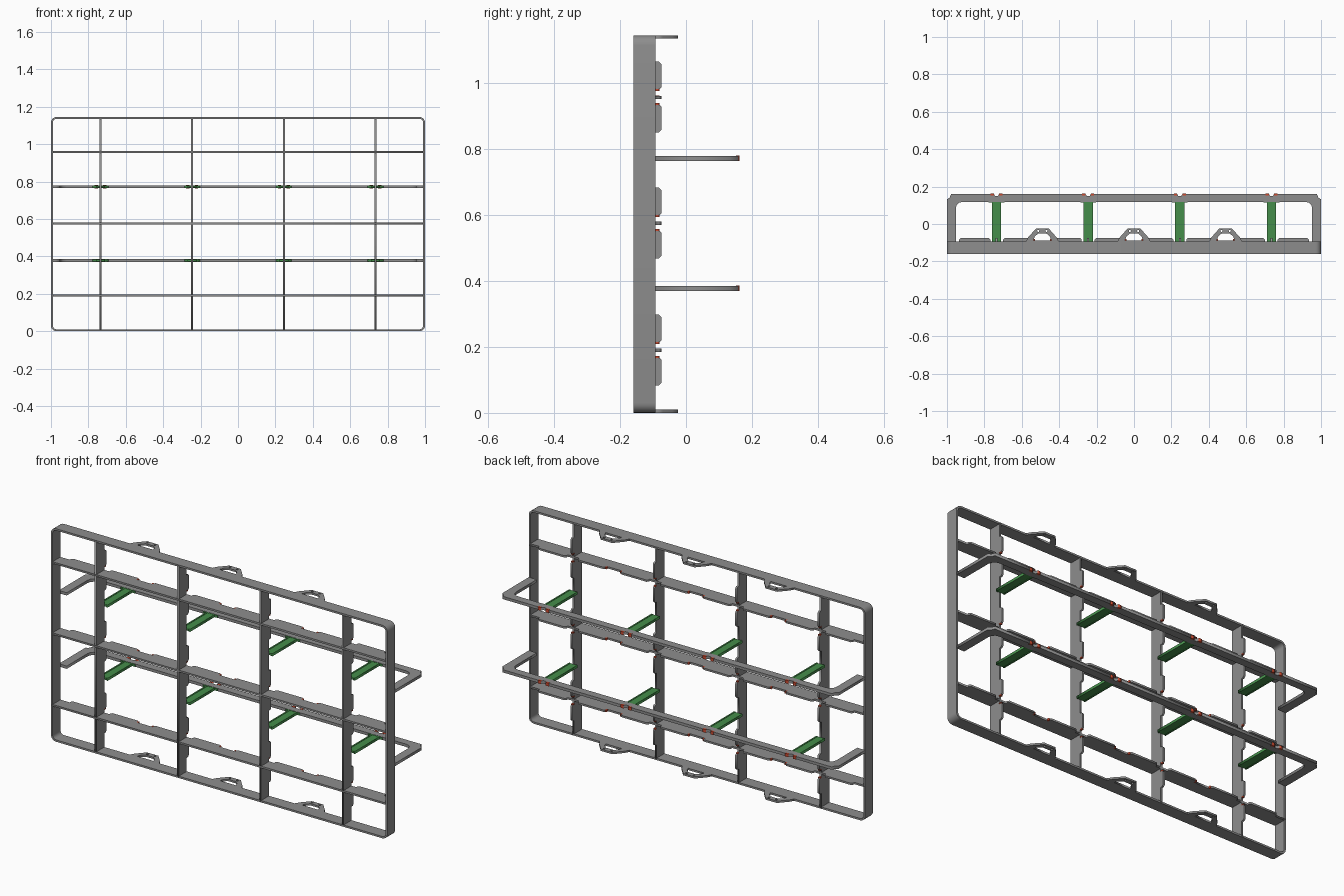
import bpy, math
from mathutils import Matrix, Vector

if "Cube" in bpy.data.objects:
    bpy.data.objects.remove(bpy.data.objects["Cube"])


def material(name, rgb):
    m = bpy.data.materials.new(name)
    m.diffuse_color = (*rgb, 1)
    m.use_nodes = True
    m.node_tree.nodes["Principled BSDF"].inputs["Base Color"].default_value = m.diffuse_color
    return m


GREY = material("grey", (0.27, 0.27, 0.27))
GREEN = material("green", (0.06, 0.27, 0.07))
RED = material("red", (0.6, 0.07, 0.03))

X, Y, Z = Vector((1, 0, 0)), Vector((0, 1, 0)), Vector((0, 0, 1))
H = 1.145                          # overall height
FRONT, REAR, TAB = -0.16, -0.093, -0.075
T = 0.01                           # sheet thickness
COLS = (-0.735, -0.245, 0.245, 0.735)
ROWS = (0.19, 0.575, 0.957)
BAYS = (-0.49, 0, 0.49)
BRACES = (0.378, 0.772)


def sheet(name, loops, u, v, centre, thick, mat):
    """Flat plate from an outline plus optional hole outlines, extruded both ways."""
    cu = bpy.data.curves.new(name, 'CURVE')
    cu.dimensions, cu.fill_mode, cu.extrude = '2D', 'BOTH', thick / 2
    for loop in loops:
        s = cu.splines.new('POLY')
        s.points.add(len(loop) - 1)
        for p, (a, b) in zip(s.points, loop):
            p.co = (a, b, 0, 1)
        s.use_cyclic_u = True
    tmp = bpy.data.objects.new(name + "_outline", cu)
    bpy.context.collection.objects.link(tmp)
    me = bpy.data.meshes.new_from_object(
        tmp.evaluated_get(bpy.context.evaluated_depsgraph_get()))
    bpy.data.objects.remove(tmp)
    m = Matrix((u, v, u.cross(v))).transposed().to_4x4()
    m.translation = centre
    me.transform(m)
    me.materials.clear()
    me.materials.append(mat)
    ob = bpy.data.objects.new(name, me)
    bpy.context.collection.objects.link(ob)
    return ob


def box(name, x0, x1, y0, y1, z0, z1, mat):
    loop = [(x0, y0), (x1, y0), (x1, y1), (x0, y1)]
    return sheet(name, [loop], X, Y, (0, 0, (z0 + z1) / 2), z1 - z0, mat)


def round_rect(x0, x1, z0, z1, r, n=5):
    pts = []
    for cx, cz, a0 in ((x1 - r, z1 - r, 0), (x0 + r, z1 - r, 90),
                       (x0 + r, z0 + r, 180), (x1 - r, z0 + r, 270)):
        for i in range(n + 1):
            a = math.radians(a0 + 90 * i / n)
            pts.append((cx + r * math.cos(a), cz + r * math.sin(a)))
    return pts


def tabbed(a, b, tabs, c=0.008):
    """Divider outline with chamfered tabs along the rear edge."""
    pts = [(a, FRONT), (b, FRONT), (b, REAR)]
    for t0, t1 in reversed(tabs):
        pts += [(t1, REAR), (t1, TAB - c), (t1 - c, TAB),
                (t0 + c, TAB), (t0, TAB - c), (t0, REAR)]
    return pts + [(a, REAR)]


# Outer frame
sheet("outer_frame", [round_rect(-1, 1, 0, H, 0.03),
                      round_rect(-1 + T, 1 - T, T, H - T, 0.02)],
      X, Z, (0, (FRONT + REAR) / 2, 0), REAR - FRONT, GREY)

# Horizontal dividers with tabs between uprights and bay centres
h_tabs = [(-0.935, -0.768)]
for b in BAYS:
    h_tabs += [(b - 0.21, b - 0.045), (b + 0.045, b + 0.21)]
h_tabs.append((0.768, 0.935))
for z in ROWS:
    sheet("horizontal_divider", [tabbed(-0.995, 0.995, h_tabs)], X, Y, (0, 0, z), T, GREY)
    for b in BAYS:
        for s in (-1, 1):
            x = b + s * 0.044
            box("tab_end_mark", x - 0.004, x + 0.004, REAR, TAB - 0.006,
                z - 0.0055, z + 0.0055, RED)

# Upright dividers with tabs either side of each crossing
v_tabs = []
for z in ROWS:
    v_tabs += [(z - 0.107, z - 0.02), (z + 0.022, z + 0.109)]
for x in COLS:
    sheet("upright_divider", [tabbed(0.005, H - 0.005, v_tabs)], Z, Y, (x, 0, 0), T, GREY)
    for z in ROWS:
        for zz in (z - 0.02, z + 0.022):
            box("tab_end_mark", x - 0.0055, x + 0.0055, REAR, TAB - 0.006,
                zz - 0.003, zz + 0.003, RED)

# Arched handles on the top and bottom edges
half = [(0.09, REAR - 0.003), (0.075, -0.07), (0.05, -0.042), (0.034, -0.024)]
hole_half = [(0.048, -0.087), (0.04, -0.066), (0.022, -0.051)]


def mirrored(pts, cx):
    return [(cx + x, y) for x, y in pts] + [(cx - x, y) for x, y in reversed(pts)]


for z in (T / 2, H - T / 2):
    for b in BAYS:
        holes = [[(b + s * 0.022 + 0.006 * math.cos(i * math.pi / 4),
                   -0.037 + 0.006 * math.sin(i * math.pi / 4)) for i in range(8)]
                 for s in (-1, 1)]
        sheet("handle", [mirrored(half, b), mirrored(hole_half, b)] + holes,
              X, Y, (0, 0, z), T, GREY)

# Rear braces: U-shaped bars with notches, joined to the uprights by struts
BT = 0.015
for z in BRACES:
    outline = [(-1, REAR), (-1, 0.132), (-0.985, 0.142), (-0.978, 0.16)]
    for x in COLS:
        outline += [(x - 0.014, 0.16), (x - 0.008, 0.15), (x + 0.008, 0.15), (x + 0.014, 0.16)]
    outline += [(0.978, 0.16), (0.985, 0.142), (1, 0.132), (1, REAR), (0.953, REAR)]
    inner = [(0.953, 0.08), (0.949, 0.1), (0.936, 0.114), (0.915, 0.118)]
    outline += inner + [(-x, y) for x, y in reversed(inner)] + [(-0.953, REAR)]
    sheet("rear_brace", [outline], X, Y, (0, 0, z), BT, GREY)
    for x in COLS:
        # Strut with raised side rails
        box("strut", x - 0.025, x + 0.025, REAR, 0.118, z - 0.005, z + 0.005, GREEN)
        for s in (-1, 1):
            box("strut_rail", x + s * 0.021 - 0.004, x + s * 0.021 + 0.004,
                REAR, 0.118, z - 0.007, z + 0.007, GREEN)
            xm = x + s * 0.023
            box("brace_mark", xm - 0.009, xm + 0.009, 0.152, 0.162,
                z - 0.0085, z + 0.0085, RED)
        box("strut_foot", x - 0.042, x + 0.042, 0.114, 0.119, z - 0.006, z + 0.006, GREEN)
